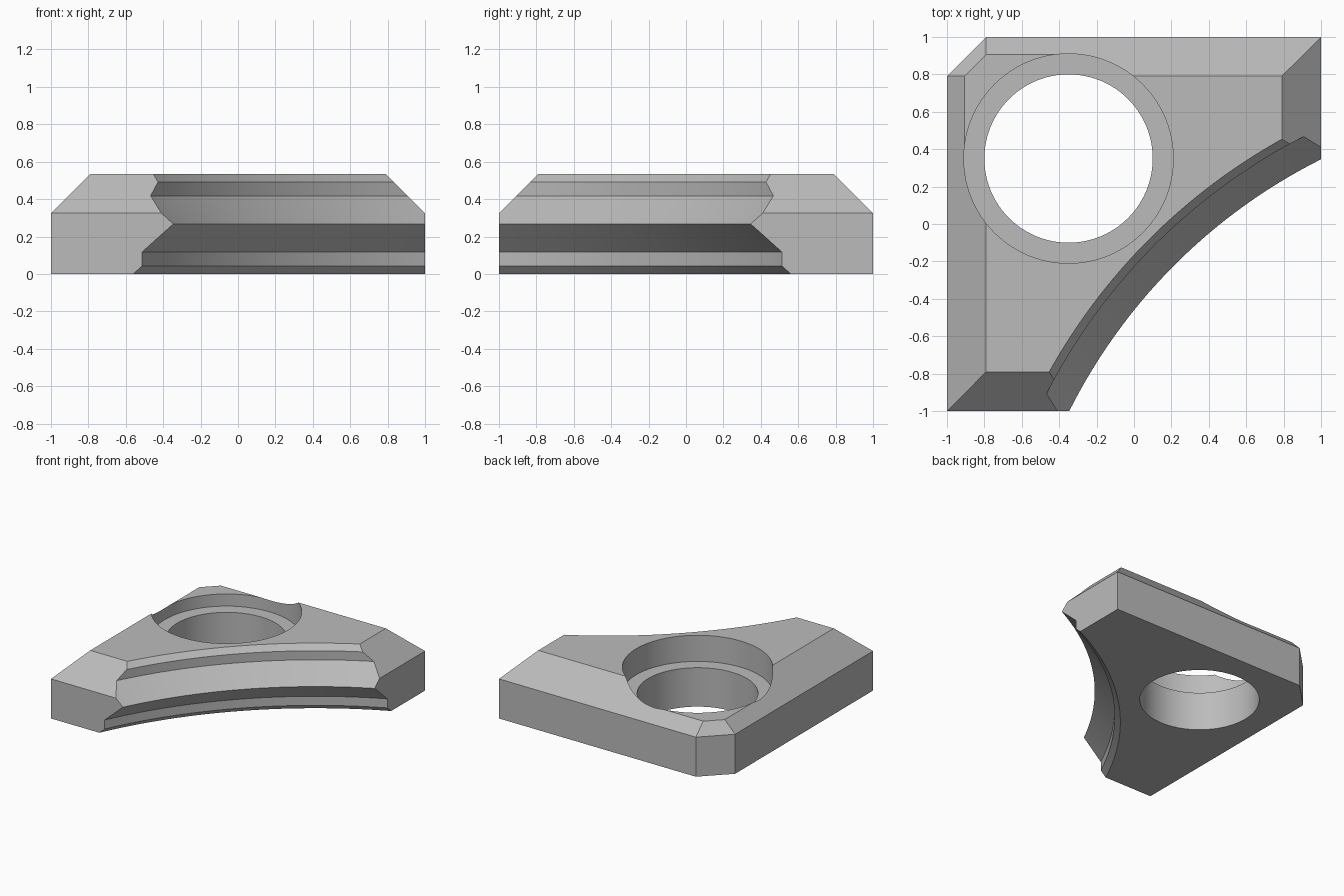
import bpy, bmesh, math
from mathutils import Vector

cube = bpy.data.objects.get("Cube")
if cube:
    bpy.data.objects.remove(cube)

HEIGHT = 0.535
BEVEL = 0.21
SHOULDER = HEIGHT - BEVEL      # height where the sloped edges begin
HOLE = Vector((-0.35, 0.35, 0))
LEDGE_Z = 0.42

grey = bpy.data.materials.new("plain grey")
grey.use_nodes = True
grey.diffuse_color = (0.5, 0.5, 0.5, 1)
grey.node_tree.nodes["Principled BSDF"].inputs["Base Color"].default_value = (0.5, 0.5, 0.5, 1)


def make_object(name, bm):
    bmesh.ops.recalc_face_normals(bm, faces=bm.faces)
    mesh = bpy.data.meshes.new(name)
    bm.to_mesh(mesh)
    bm.free()
    mesh.materials.append(grey)
    obj = bpy.data.objects.new(name, mesh)
    bpy.context.collection.objects.link(obj)
    return obj


def box(bm, low, high):
    geom = bmesh.ops.create_cube(bm, size=1)
    for v in geom["verts"]:
        v.co = [l + (h - l) * (c + 0.5) for l, h, c in zip(low, high, v.co)]


def slice_off(bm, point, normal):
    geom = bm.verts[:] + bm.edges[:] + bm.faces[:]
    cut = bmesh.ops.bisect_plane(bm, geom=geom, plane_co=point, plane_no=normal, clear_outer=True)
    edges = [e for e in cut["geom_cut"] if isinstance(e, bmesh.types.BMEdge)]
    bmesh.ops.contextual_create(bm, geom=edges)


def turned(name, centre, profile, segments):
    """Closed solid of revolution from (radius, z) pairs."""
    bm = bmesh.new()
    rings = []
    for r, z in profile:
        angles = [math.tau * i / segments for i in range(segments)]
        rings.append([bm.verts.new((centre.x + r * math.cos(a), centre.y + r * math.sin(a), z))
                      for a in angles])
    for low, high in zip(rings, rings[1:]):
        for i in range(segments):
            j = (i + 1) % segments
            bm.faces.new((low[i], low[j], high[j], high[i]))
    bm.faces.new(rings[0][::-1])
    bm.faces.new(rings[-1])
    return make_object(name, bm)


# Square block with a clipped back corner and sloped upper edges
bm = bmesh.new()
box(bm, (-1, -1, 0), (1, 1, HEIGHT))
corner = Vector((-1, 1 - BEVEL, SHOULDER))
slice_off(bm, corner, (-1, 1, 0))
for x, y in ((1, 0), (-1, 0), (0, 1), (0, -1)):
    slice_off(bm, (x, y, SHOULDER), (x, y, 1))
slice_off(bm, corner, (-1, 1, 1))
block = make_object("corner_block", bm)

# Concave front edge with a pointed rib at mid height
mid, wall, lip, rib = HEIGHT / 2, 3.165, 3.208, 3.015
half = [(rib, 0), (wall, 0.15), (wall, 0.224), (lip, mid), (lip, 0.4)]
profile = [(r, mid - d) for r, d in half[:0:-1]] + [(r, mid + d) for r, d in half]
arc_cutter = turned("arc_cutter", Vector((2.35, -2.35, 0)), profile, 360)

# Through hole with a wider recess above it
hole_cutter = turned("hole_cutter", HOLE, [(0.45, -0.2), (0.45, 0.8)], 96)
recess_cutter = turned("recess_cutter", HOLE, [(0.56, 0.32), (0.56, 0.8)], 96)

# Low ledge at the clipped corner
bm = bmesh.new()
box(bm, (-1.1, HOLE.y, LEDGE_Z), (HOLE.x, 1.1, 0.8))
ledge_cutter = make_object("ledge_cutter", bm)

for cutter in (arc_cutter, ledge_cutter, recess_cutter, hole_cutter):
    mod = block.modifiers.new(cutter.name, 'BOOLEAN')
    mod.operation = 'DIFFERENCE'
    mod.solver = 'EXACT'
    mod.object = cutter

# Bake the cuts, then remove the cutters
bpy.context.view_layer.update()
graph = bpy.context.evaluated_depsgraph_get()
result = bpy.data.meshes.new_from_object(block.evaluated_get(graph))
block.modifiers.clear()
block.data = result
for cutter in (arc_cutter, ledge_cutter, recess_cutter, hole_cutter):
    bpy.data.objects.remove(cutter)
result.materials.clear()
result.materials.append(grey)
for poly in result.polygons:
    poly.material_index = 0

bpy.ops.object.select_all(action='DESELECT')
block.select_set(True)
bpy.context.view_layer.objects.active = block
bpy.ops.object.shade_smooth_by_angle(angle=math.radians(25))
